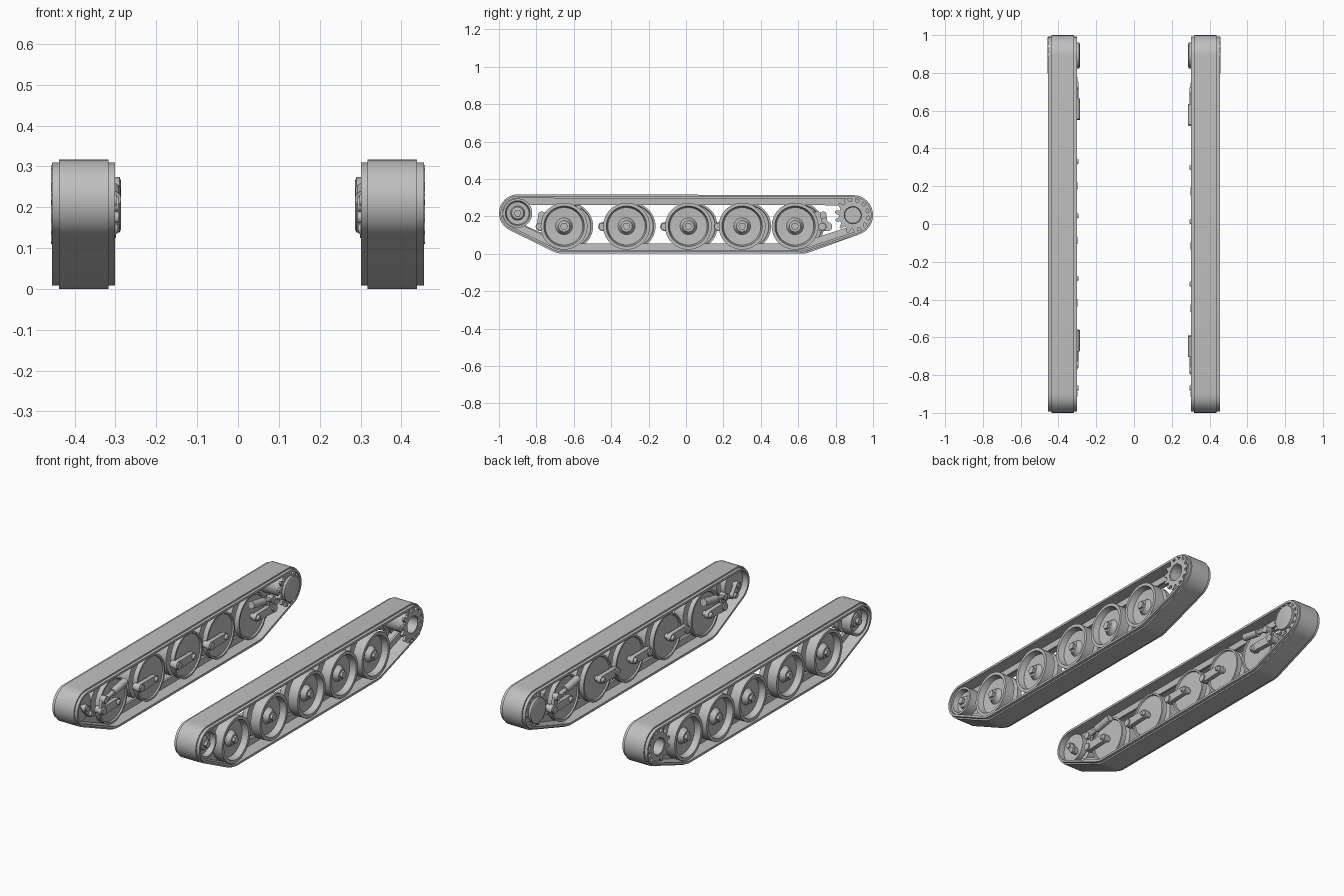
import bpy, bmesh, math
from mathutils import Vector

if "Cube" in bpy.data.objects:
    bpy.data.objects.remove(bpy.data.objects["Cube"])

grey = bpy.data.materials.new("plain_grey")
grey.diffuse_color = (0.52, 0.52, 0.52, 1)
grey.use_nodes = True
grey.node_tree.nodes["Principled BSDF"].inputs["Base Color"].default_value = grey.diffuse_color


def finish(name, bm, angle=35):
    bmesh.ops.recalc_face_normals(bm, faces=bm.faces)
    mesh = bpy.data.meshes.new(name)
    bm.to_mesh(mesh)
    bm.free()
    mesh.materials.append(grey)
    ob = bpy.data.objects.new(name, mesh)
    bpy.context.collection.objects.link(ob)
    bpy.ops.object.select_all(action='DESELECT')
    ob.select_set(True)
    bpy.context.view_layer.objects.active = ob
    bpy.ops.object.shade_smooth_by_angle(angle=math.radians(angle))
    return ob


def skin(name, rings, wrap):
    """Bridge a list of closed point rings; wrap joins last to first, else caps the ends."""
    bm = bmesh.new()
    vs = [[bm.verts.new(p) for p in ring] for ring in rings]
    n = len(vs[0])
    for k in range(len(vs) if wrap else len(vs) - 1):
        a, b = vs[k], vs[(k + 1) % len(vs)]
        for i in range(n):
            j = (i + 1) % n
            bm.faces.new((a[i], a[j], b[j], b[i]))
    if not wrap:
        bm.faces.new(vs[0])
        bm.faces.new(vs[-1])
    return finish(name, bm)


def lathe(name, side, y, z, profile, segs=40, wrap=False):
    """Turn (x, radius) pairs around a sideways axis through (y, z)."""
    ang = [2 * math.pi * i / segs for i in range(segs)]
    rings = [[(side * x, y + r * math.cos(a), z + r * math.sin(a)) for a in ang]
             for x, r in profile]
    return skin(name, rings, wrap)


def rod(name, p, q, r, segs=16):
    p, q = Vector(p), Vector(q)
    u = (q - p).orthogonal().normalized()
    v = (q - p).normalized().cross(u)
    ang = [2 * math.pi * i / segs for i in range(segs)]
    return skin(name, [[c + u * r * math.cos(a) + v * r * math.sin(a) for a in ang]
                       for c in (p, q)], False)


def link(name, side, x0, x1, a, b, ra, rb):
    """Flat lever with rounded ends of radius ra and rb."""
    t = math.atan2(b[1] - a[1], b[0] - a[0])
    pts = []
    for c, r, start in ((a, ra, t + math.pi / 2), (b, rb, t - math.pi / 2)):
        for i in range(9):
            w = start + math.pi * i / 8
            pts.append((c[0] + r * math.cos(w), c[1] + r * math.sin(w)))
    return skin(name, [[(side * x, y, z) for y, z in pts] for x in (x0, x1)], False)


def belt_loop(circles, offset, steps=14):
    """Outline of a belt stretched around circles, moved outward by offset."""
    n = len(circles)
    normal = []
    for i in range(n):
        (y1, z1, r1), (y2, z2, r2) = circles[i], circles[(i + 1) % n]
        d = math.hypot(y2 - y1, z2 - z1)
        normal.append(math.atan2(z2 - z1, y2 - y1) - math.acos((r1 - r2) / d))
    pts = []
    for i, (y, z, r) in enumerate(circles):
        a0 = normal[i - 1]
        sweep = (normal[i] - a0) % (2 * math.pi)
        for k in range(steps + 1):
            a = a0 + sweep * k / steps
            pts.append((y + (r + offset) * math.cos(a), z + (r + offset) * math.sin(a)))
    return pts


def toothed_ring(name, side, x0, x1, y, z, hole, root, tip, teeth):
    outer, inner = [], []
    for i in range(teeth * 4):
        a = 2 * math.pi * i / (teeth * 4)
        r = tip if i % 4 in (0, 1) else root
        outer.append((y + r * math.cos(a), z + r * math.sin(a)))
        inner.append((y + hole * math.cos(a), z + hole * math.sin(a)))
    rings = [[(side * x, p, q) for p, q in ring]
             for x, ring in ((x0, inner), (x0, outer), (x1, outer), (x1, inner))]
    return skin(name, rings, True)


WHEELS = (-0.652, -0.318, 0.013, 0.30, 0.583)
WZ = 0.147
IDLER = (-0.90, 0.217)
DRIVE = (0.892, 0.206)

# Belt section: sideways position and height from the tread surface
BELT = [(0.301, -0.008), (0.317, -0.008), (0.317, 0), (0.438, 0), (0.438, -0.008),
        (0.455, -0.008), (0.455, -0.02), (0.384, -0.02), (0.382, -0.055),
        (0.370, -0.055), (0.368, -0.02), (0.301, -0.02)]
# Twin road wheel with a centre groove and a dished outer face
WHEEL = [(0.345, 0.02), (0.345, 0.112), (0.337, 0.115), (0.337, 0.125), (0.364, 0.125),
         (0.364, 0.085), (0.388, 0.085), (0.388, 0.125), (0.446, 0.125), (0.446, 0.108),
         (0.412, 0.100), (0.408, 0.045), (0.424, 0.034), (0.434, 0.030), (0.434, 0.01)]
IDLER_WHEEL = [(0.335, 0.02), (0.335, 0.078), (0.366, 0.078), (0.366, 0.05), (0.386, 0.05),
               (0.386, 0.078), (0.444, 0.078), (0.444, 0.066), (0.415, 0.060),
               (0.412, 0.038), (0.428, 0.032), (0.434, 0.01)]

for side, tag, shift in ((1, "right", 0), (-1, "left", 0.03)):
    wheels = [y + shift for y in WHEELS]

    # Track belt with raised tread and inner guide ridge
    circles = [(wheels[0], WZ, 0.147), (wheels[4], WZ, 0.147),
               (*DRIVE, 0.108), (*IDLER, 0.100)]
    skin(tag + "_track_belt",
         [[(side * x, y, z) for y, z in belt_loop(circles, off)] for x, off in BELT], True)

    # Road wheels, hub nuts and swing arms
    for i, y in enumerate(wheels):
        n = f"{tag}_{i + 1}"
        lathe("road_wheel_" + n, side, y, WZ, WHEEL, 48)
        lathe("hub_nut_" + n, side, y, WZ, [(0.43, 0.021), (0.448, 0.021)], 6)
        pivot = y + (0.145 if i == 4 else -0.128)
        link("swing_arm_" + n, side, 0.306, 0.330, (pivot, WZ - 0.002), (y, WZ), 0.024, 0.021)
        lathe("arm_pivot_" + n, side, pivot, WZ - 0.002, [(0.299, 0.020), (0.350, 0.020)], 20)
        lathe("wheel_axle_" + n, side, y, WZ, [(0.294, 0.010), (0.302, 0.015), (0.347, 0.015)], 20)

    # Shock absorbers on the first and last wheels
    for label, y, d in (("front", wheels[0], -1), ("rear", wheels[4], 1)):
        a = (side * 0.306, y - d * 0.06, 0.240)
        m = (side * 0.306, y + d * 0.05, 0.220)
        b = (side * 0.306, y + d * 0.12, 0.207)
        rod(f"{tag}_{label}_shock_body", a, m, 0.020)
        rod(f"{tag}_{label}_shock_rod", m, b, 0.011)
        lathe(f"{tag}_{label}_shock_eye", side, b[1], b[2], [(0.293, 0.019), (0.325, 0.019)], 20)
        link(f"{tag}_{label}_shock_lever", side, 0.310, 0.325, (b[1], b[2]),
             (y + d * 0.13, 0.15), 0.017, 0.017)

    # Front idler wheel with its crank
    lathe(tag + "_idler_wheel", side, *IDLER, IDLER_WHEEL, 40)
    lathe(tag + "_idler_nut", side, *IDLER, [(0.43, 0.020), (0.448, 0.020)], 6)
    link(tag + "_idler_crank", side, 0.305, 0.325, IDLER, (-0.868, 0.175), 0.020, 0.018)
    lathe(tag + "_idler_axle", side, *IDLER, [(0.298, 0.014), (0.340, 0.014)], 20)
    lathe(tag + "_crank_pivot", side, -0.868, 0.175, [(0.293, 0.014), (0.330, 0.014)], 20)

    # Drive sprocket: two toothed rings on a hollow drum, with the final drive cover inside
    for label, x0, x1 in (("outer", 0.444, 0.458), ("inner", 0.304, 0.318)):
        toothed_ring(f"{tag}_{label}_sprocket_ring", side, x0, x1, *DRIVE, 0.052, 0.074, 0.097, 13)
    lathe(tag + "_sprocket_drum", side, *DRIVE,
          [(0.310, 0.01), (0.310, 0.056), (0.456, 0.056), (0.456, 0.046), (0.390, 0.043),
           (0.390, 0.01)], 40)
    lathe(tag + "_final_drive_cover", side, *DRIVE,
          [(0.287, 0.060), (0.290, 0.068), (0.322, 0.068)], 40)
